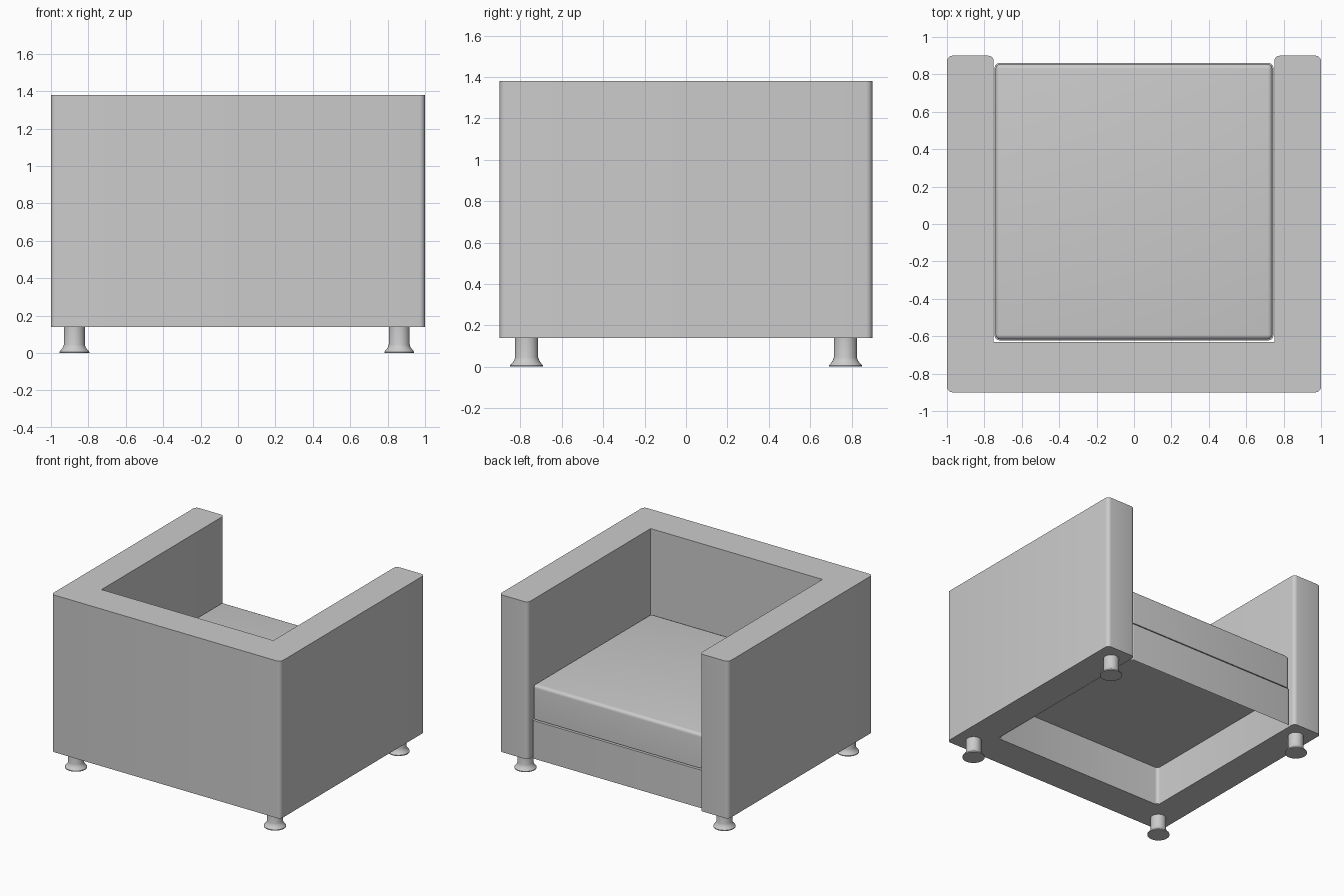
import bpy, bmesh, math

if "Cube" in bpy.data.objects:
    bpy.data.objects.remove(bpy.data.objects["Cube"])


def finish(name, bm, angle=35):
    bmesh.ops.recalc_face_normals(bm, faces=bm.faces[:])
    me = bpy.data.meshes.new(name)
    bm.to_mesh(me)
    bm.free()
    ob = bpy.data.objects.new(name, me)
    bpy.context.collection.objects.link(ob)
    bpy.ops.object.select_all(action='DESELECT')
    ob.select_set(True)
    bpy.context.view_layer.objects.active = ob
    bpy.ops.object.shade_smooth_by_angle(angle=math.radians(angle))
    return ob


def prism(outline, z0, z1):
    bm = bmesh.new()
    face = bm.faces.new([bm.verts.new((x, y, z0)) for x, y in outline])
    ext = bmesh.ops.extrude_face_region(bm, geom=[face], use_keep_orig=True)
    for v in ext['geom']:
        if isinstance(v, bmesh.types.BMVert):
            v.co.z = z1
    bmesh.ops.recalc_face_normals(bm, faces=bm.faces[:])
    return bm


def bevel(bm, test, radius, segments=5):
    edges = [e for e in bm.edges if test(e)]
    bmesh.ops.bevel(bm, geom=edges, offset=radius, segments=segments,
                    profile=0.5, affect='EDGES', clamp_overlap=True)


def vertical(e):
    return abs(e.verts[0].co.z - e.verts[1].co.z) > 0.01


def rect(x, y0, y1):
    return [(-x, y0), (x, y0), (x, y1), (-x, y1)]


# U-shaped back and arms: outer corners rounded, inner corners sharp
u = [(-1, -0.9), (1, -0.9), (1, 0.9), (0.75, 0.9),
     (0.75, -0.63), (-0.75, -0.63), (-0.75, 0.9), (-1, 0.9)]
bm = prism(u, 0.14, 1.38)
bevel(bm, lambda e: vertical(e) and e.verts[0].co.y not in (u[4][1],)
      and abs(e.verts[0].co.y) > 0.8, 0.03)
finish("back_and_arms", bm)

# Seat base: thin shell, open underneath
bm = prism(rect(0.745, -0.622, 0.86), 0.14, 0.44)
bevel(bm, vertical, 0.025)
bottom = [f for f in bm.faces if all(v.co.z < 0.141 for v in f.verts)]
bmesh.ops.delete(bm, geom=bottom, context='FACES_ONLY')
finish("seat_base", bm)

# Seat cushion: softly rounded slab
bm = prism(rect(0.74, -0.617, 0.855), 0.45, 0.72)
bevel(bm, lambda e: vertical(e) or e.verts[0].co.z + e.verts[1].co.z > 1.43, 0.025)
finish("seat_cushion", bm, 50)

# Legs: lathed posts with a flared foot
profile = [(0, 0), (0.08, 0), (0.08, 0.006), (0.068, 0.02),
           (0.06, 0.032), (0.056, 0.045), (0.056, 0.14), (0, 0.14)]
for side, x in (("left", -0.875), ("right", 0.862)):
    for end, y in (("front", -0.77), ("rear", 0.77)):
        bm = bmesh.new()
        vs = [bm.verts.new((r, 0, z)) for r, z in profile]
        es = [bm.edges.new(p) for p in zip(vs, vs[1:])]
        bmesh.ops.spin(bm, geom=vs + es, cent=(0, 0, 0), axis=(0, 0, 1),
                       angle=math.tau, steps=32)
        bmesh.ops.remove_doubles(bm, verts=bm.verts[:], dist=1e-4)
        leg = finish(f"{end}_{side}_leg", bm)
        leg.location = (x, y, 0)
